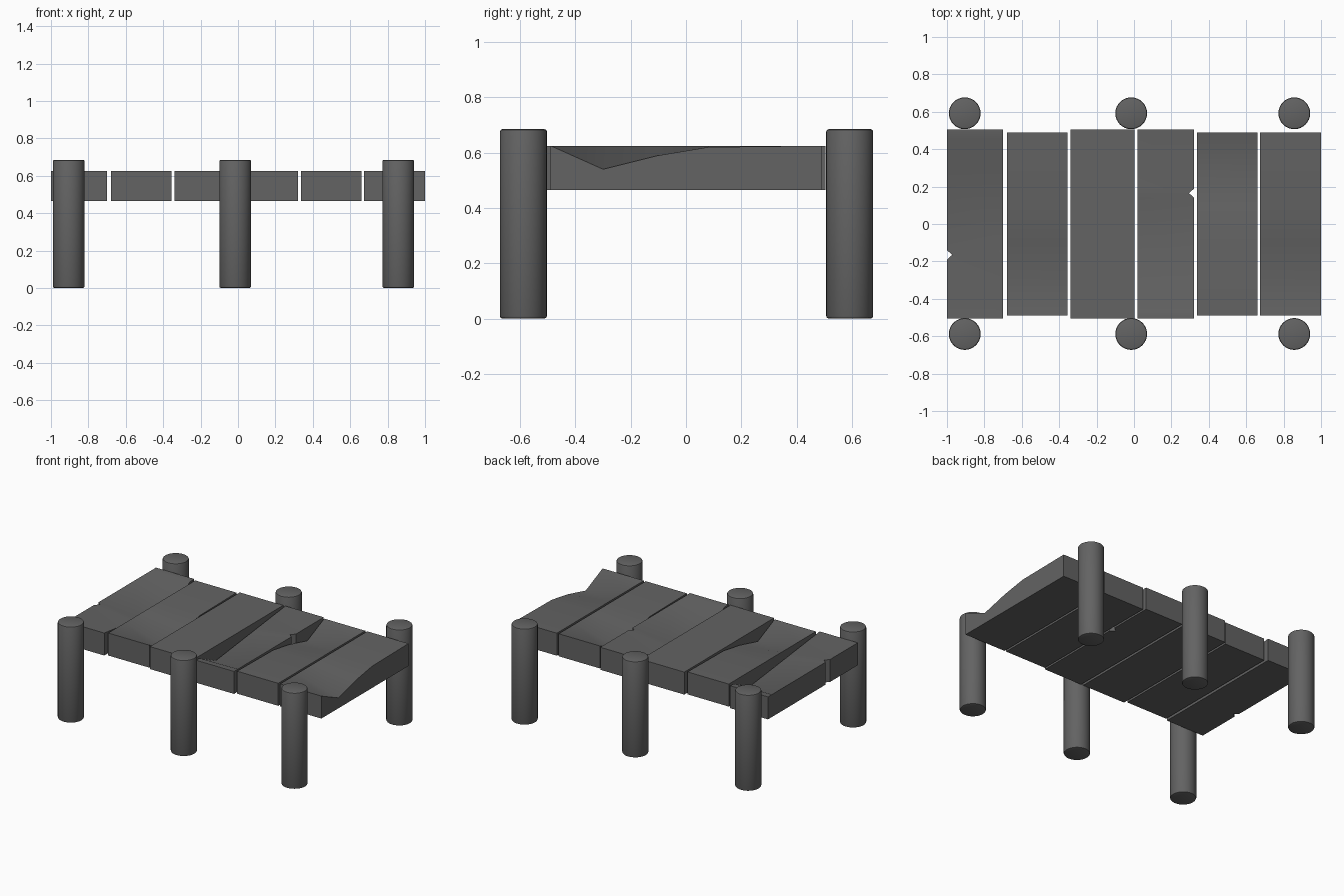
import bpy
import bmesh

if "Cube" in bpy.data.objects:
    bpy.data.objects.remove(bpy.data.objects["Cube"], do_unlink=True)

BOTTOM, TOP = 0.465, 0.625

grey = bpy.data.materials.new("dark_grey")
grey.use_nodes = True
colour = (0.125, 0.125, 0.125, 1)
grey.diffuse_color = colour
grey.node_tree.nodes["Principled BSDF"].inputs["Base Color"].default_value = colour


def finish(bm, name, angle):
    bmesh.ops.recalc_face_normals(bm, faces=bm.faces)
    mesh = bpy.data.meshes.new(name)
    bm.to_mesh(mesh)
    bm.free()
    mesh.materials.append(grey)
    obj = bpy.data.objects.new(name, mesh)
    bpy.context.collection.objects.link(obj)
    bpy.ops.object.select_all(action='DESELECT')
    obj.select_set(True)
    bpy.context.view_layer.objects.active = obj
    bpy.ops.object.shade_smooth_by_angle(angle=angle)
    return obj


def plank(name, x0, x1, stations, turned=False):
    """Stations along y: (y, drop of left edge, drop of right edge, inset of right edge)."""
    bm = bmesh.new()
    mid, half = (x0 + x1) / 2, (x1 - x0) / 2
    sign = -1 if turned else 1
    rings = []
    for y, drop_left, drop_right, inset in stations:
        section = [(-half, BOTTOM), (half - inset, BOTTOM),
                   (half - inset, TOP - drop_right), (-half, TOP - drop_left)]
        rings.append([bm.verts.new((mid + sign * x, sign * y, z)) for x, z in section])
    for a, b in zip(rings, rings[1:]):
        for i in range(4):
            j = (i + 1) % 4
            bm.faces.new((a[i], a[j], b[j], b[i]))
    bm.faces.new(rings[0])
    bm.faces.new(rings[-1])
    return finish(bm, name, 0.6)


def post(name, x, y, radius=0.085, height=0.685):
    bm = bmesh.new()
    bmesh.ops.create_cone(bm, cap_ends=True, segments=32, radius1=radius,
                          radius2=radius, depth=height)
    bmesh.ops.translate(bm, verts=bm.verts, vec=(x, y, height / 2))
    rims = [e for e in bm.edges
            if abs(e.verts[0].co.z - e.verts[1].co.z) < 0.001]
    bmesh.ops.bevel(bm, geom=rims, offset=0.009, segments=2, profile=0.5,
                    affect='EDGES')
    return finish(bm, name, 0.6)


# Plank shapes: worn right edge, worn left edge with a chip, and plain
worn = [(-0.49, 0, 0, 0), (-0.30, 0, 0.085, 0), (-0.10, 0, 0.035, 0),
        (0.08, 0, 0.005, 0), (0.49, 0, 0, 0)]
chipped = [(-0.505, 0, 0, 0), (-0.46, 0.004, 0, 0), (-0.28, 0.09, 0, 0),
           (0.14, 0.042, 0, 0), (0.165, 0.039, 0, 0.028),
           (0.19, 0.036, 0, 0), (0.505, 0, 0, 0)]
plain = [(-0.505, 0, 0, 0), (0.505, 0, 0, 0)]

# Deck
plank("deck_plank_1", -1.0, -0.70, chipped, turned=True)
plank("deck_plank_2", -0.68, -0.355, worn)
plank("deck_plank_3", -0.34, 0.003, plain)
plank("deck_plank_4", 0.02, 0.322, chipped)
plank("deck_plank_5", 0.336, 0.66, worn, turned=True)
plank("deck_plank_6", 0.675, 1.0, worn)

# Support posts along both long sides
for place, x in (("right", -0.905), ("middle", -0.015), ("left", 0.857)):
    for side, y in (("front", -0.588), ("back", 0.592)):
        post(f"{side}_{place}_post", x, y)
